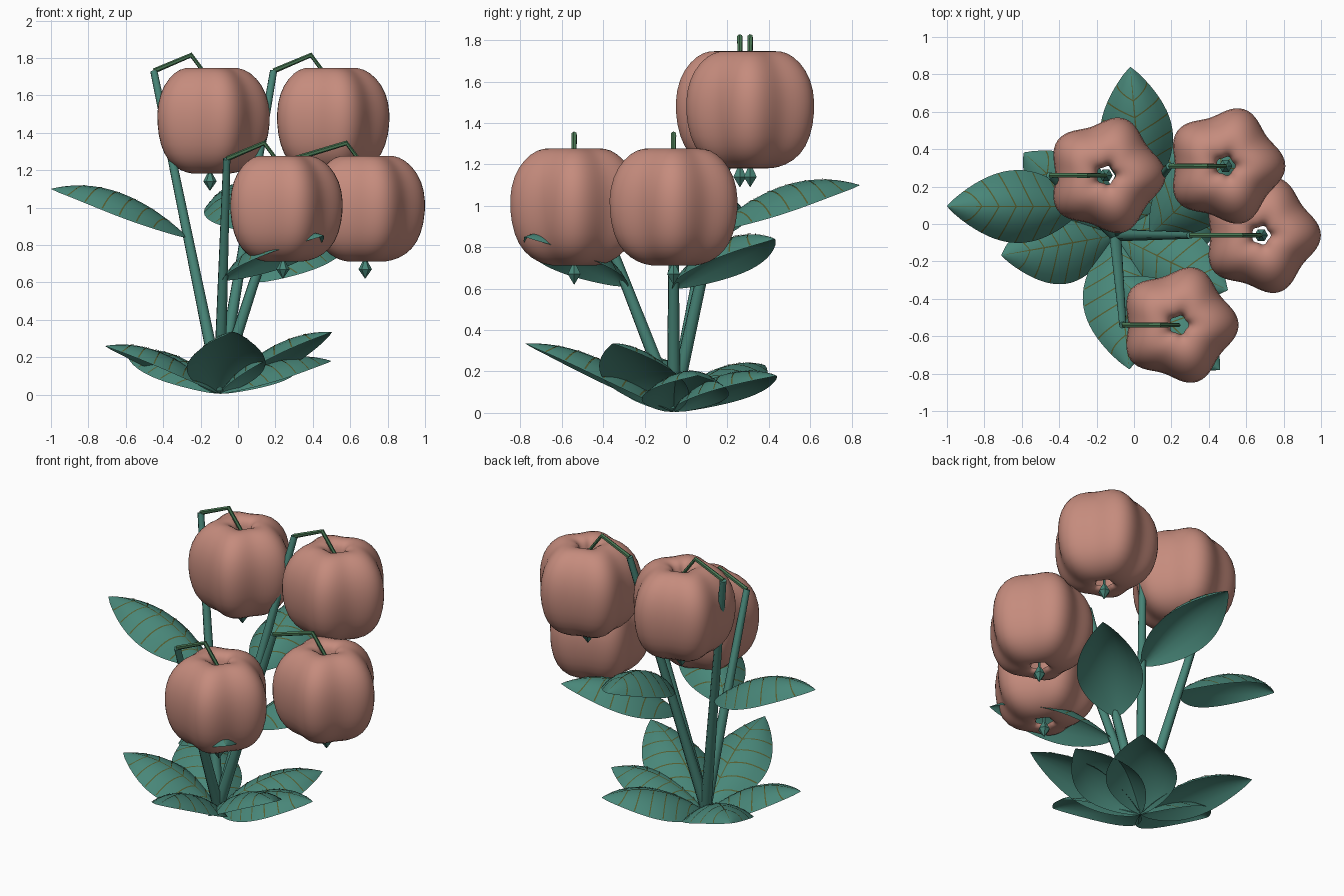
import bpy, bmesh, math
from mathutils import Vector

cube = bpy.data.objects.get("Cube")
if cube:
    bpy.data.objects.remove(cube, do_unlink=True)


def material(name, rgb):
    m = bpy.data.materials.new(name)
    m.use_nodes = True
    m.diffuse_color = (*rgb, 1)
    m.node_tree.nodes["Principled BSDF"].inputs["Base Color"].default_value = (*rgb, 1)
    return m


PINK = material("salmon_petal", (0.56, 0.26, 0.205))
GREEN = material("leaf_green", (0.065, 0.24, 0.19))
HOOK = material("hook_green", (0.065, 0.18, 0.085))
VEIN = material("olive_vein", (0.09, 0.11, 0.03))


def finish(name, bm, mats, angle=None):
    mesh = bpy.data.meshes.new(name)
    bm.to_mesh(mesh)
    bm.free()
    for m in mats:
        mesh.materials.append(m)
    ob = bpy.data.objects.new(name, mesh)
    bpy.context.collection.objects.link(ob)
    if angle:
        bpy.ops.object.select_all(action="DESELECT")
        ob.select_set(True)
        bpy.context.view_layer.objects.active = ob
        bpy.ops.object.shade_smooth_by_angle(angle=math.radians(angle))
    return ob


def grid_faces(bm, rows, mat=0):
    for a, b in zip(rows, rows[1:]):
        for i in range(len(a) - 1):
            f = bm.faces.new((a[i], a[i + 1], b[i + 1], b[i]))
            f.material_index = mat


def lathe(bm, profile, centre, sides, lobe=0.0):
    """Revolve (radius, height) points, with five optional lobes."""
    rows = []
    for r, z in profile:
        ring = []
        for i in range(sides):
            a = math.tau * i / sides
            q = r * (1 + lobe * math.cos(5 * a))
            ring.append(bm.verts.new(centre + Vector((q * math.cos(a), q * math.sin(a), z))))
        rows.append(ring + ring[:1])
    grid_faces(bm, rows)


def rod(bm, points, radii, sides=8):
    """Tapered tube through the points, closed at both ends."""
    rows = []
    for i, p in enumerate(points):
        d = (points[min(i + 1, len(points) - 1)] - points[max(i - 1, 0)]).normalized()
        u = d.cross(Vector((0.3, 1, 0.1))).normalized()
        v = d.cross(u)
        ring = [bm.verts.new(p + radii[i] * (u * math.cos(math.tau * k / sides) + v * math.sin(math.tau * k / sides)))
                for k in range(sides)]
        rows.append(ring + ring[:1])
    grid_faces(bm, rows)
    bm.faces.new(rows[0][:-1][::-1])
    bm.faces.new(rows[-1][:-1])
    bmesh.ops.recalc_face_normals(bm, faces=bm.faces)


def leaf(name, base, tip, half_width, arch, droop):
    """Arched blade with drooping sides, a midrib and paired side veins."""
    base, tip = Vector(base), Vector(tip)
    along = tip - base
    side = Vector((-along.y, along.x, 0)).normalized()

    def at(t, s, lift=0.0):
        shape = math.sin(math.pi * t ** 0.95) ** 0.85 if 0 < t < 1 else 0.0
        p = base + along * t + side * (s * half_width * shape)
        p.z += arch * 4 * t * (1 - t) - droop * s * s * shape + lift
        return p

    bm = bmesh.new()
    steps, cross = 20, 8
    rows = [[bm.verts.new(at(0.004 + 0.994 * i / steps, 2 * j / cross - 1)) for j in range(cross + 1)]
            for i in range(steps + 1)]
    grid_faces(bm, rows)

    def vein(path, width):
        strip = [[bm.verts.new(at(t - width * dt, s - width * ds, 0.003)),
                  bm.verts.new(at(t + width * dt, s + width * ds, 0.003))] for t, s, dt, ds in path]
        grid_faces(bm, strip, 1)

    vein([(0.03 + 0.94 * i / 16, 0, 0, 1) for i in range(17)], 0.018)
    for k in range(6):
        for sgn in (-1, 1):
            vein([(0.12 + 0.125 * k + 0.13 * (i / 6), sgn * 0.97 * i / 6, 1, 0) for i in range(7)], 0.005)
    for f in bm.faces:
        f.normal_update()
        if f.normal.z < 0:
            f.normal_flip()
    return finish(name, bm, [GREEN, VEIN], 60)


ROOT = Vector((-0.1, -0.06, 0.03))

# Bell body: open at the top and bottom, with rolled lips
BELL = [(.05, .025), (.06, 0), (.1, 0), (.165, .015), (.235, .065), (.28, .15), (.3, .27),
        (.295, .38), (.262, .475), (.2, .545), (.14, .57), (.085, .565), (.055, .54), (.048, .5)]
DROP = [(.001, -.09), (.036, -.04), (.012, .005), (.001, .012)]

# Flower axis x, y, bell base height, stem top offset, leaf start height, leaf tip
FLOWERS = {
    "back_right": (-0.15, 0.26, 1.18, 0.30, 0.84, (-1.0, 0.095, 1.1)),
    "back_left": (0.49, 0.31, 1.18, 0.30, 0.88, (-0.02, 0.84, 1.1)),
    "front": (0.24, -0.54, 0.71, 0.30, 0.61, (0.46, -0.78, 0.85)),
    "left": (0.68, -0.06, 0.71, 0.38, 0.60, (0.60, 0.43, 0.84)),
}

for name, (x, y, z, reach, leaf_z, leaf_tip) in FLOWERS.items():
    axis = Vector((x, y, z))
    bm = bmesh.new()
    lathe(bm, BELL, axis, 40, 0.09)
    body = finish(name + "_bell", bm, [PINK], 80)
    body.modifiers.new("smooth", "SUBSURF").render_levels = 1

    # Straight tapered stem
    top = axis + Vector((-reach, 0, 0.55))
    bm = bmesh.new()
    rod(bm, [ROOT, top], [0.034, 0.02])
    finish(name + "_stem", bm, [GREEN], 50)

    # Bent hook that carries the bell
    peak = axis + Vector((-0.1, 0, 0.635))
    bm = bmesh.new()
    rod(bm, [top, peak, axis + Vector((0, 0, 0.5))], [0.014, 0.014, 0.011], 6)
    finish(name + "_hook", bm, [HOOK], 50)

    # Pistil and hanging drop
    bm = bmesh.new()
    rod(bm, [axis + Vector((0, 0, 0.5)), axis], [0.009, 0.009], 6)
    lathe(bm, DROP, axis, 6)
    finish(name + "_drop", bm, [GREEN])

    start = ROOT.lerp(top, (leaf_z - ROOT.z) / (top.z - ROOT.z))
    leaf(name + "_stem_leaf", start, leaf_tip, 0.195, 0.11, 0.13)

# Rosette of leaves around the foot: angle, length, tip height
ROSETTE = [(-84, .72, .335), (-26, .67, .335), (11, .61, .18), (51, .64, .18), (138, .66, .23), (190, .62, .26)]
for i, (angle, length, height) in enumerate(ROSETTE):
    a = math.radians(angle)
    foot = Vector((ROOT.x, ROOT.y, 0.005))
    tip = foot + Vector((length * math.cos(a), length * math.sin(a), height - 0.005))
    leaf(f"base_leaf_{i + 1}", foot, tip, 0.21, 0.09, 0.10)
